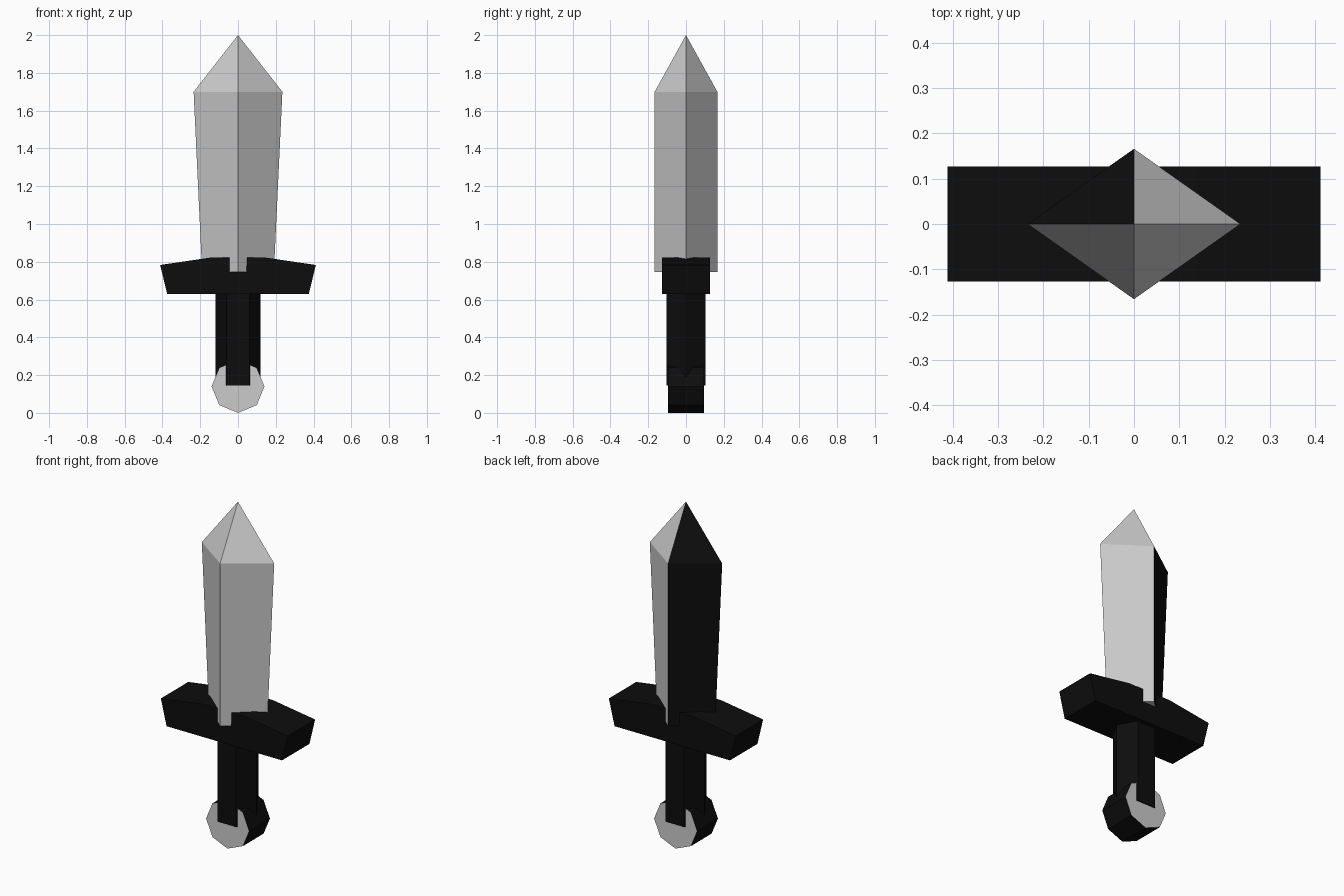
import bpy, bmesh
from math import cos, sin, pi

if "Cube" in bpy.data.objects:
    bpy.data.objects.remove(bpy.data.objects["Cube"])

black = bpy.data.materials.new("black")
black.diffuse_color = (0.004, 0.004, 0.004, 1)
black.use_nodes = True
black.node_tree.nodes["Principled BSDF"].inputs["Base Color"].default_value = black.diffuse_color
grey = bpy.data.materials.new("grey")
grey.diffuse_color = (0.8, 0.8, 0.8, 1)
grey.use_nodes = True
grey.node_tree.nodes["Principled BSDF"].inputs["Base Color"].default_value = grey.diffuse_color


def loft(name, rings, materials, is_black=None):
    """Join rings of points into a closed, flat-shaded solid; a one-point ring is a tip."""
    bm = bmesh.new()
    loops = [[bm.verts.new(p) for p in ring] for ring in rings]
    for a, b in zip(loops, loops[1:]):
        n = len(a)
        for i in range(n):
            j = (i + 1) % n
            bm.faces.new([a[i], a[j], b[0]] if len(b) == 1 else [a[i], a[j], b[j], b[i]])
    for ring in (loops[0], loops[-1]):
        if len(ring) > 2:
            bm.faces.new(ring)
    bmesh.ops.recalc_face_normals(bm, faces=bm.faces)
    bm.normal_update()
    for f in bm.faces:
        if is_black and is_black(f):
            f.material_index = 1
    mesh = bpy.data.meshes.new(name)
    for m in materials:
        mesh.materials.append(m)
    bm.to_mesh(mesh)
    bm.free()
    obj = bpy.data.objects.new(name, mesh)
    bpy.context.collection.objects.link(obj)
    return obj


def circle(radius, sides):
    return [(radius * cos(2 * pi * i / sides), radius * sin(2 * pi * i / sides))
            for i in range(sides)]


def diamond(hx, hy, z):
    return [(hx, 0, z), (0, hy, z), (-hx, 0, z), (0, -hy, z)]


# Blade: diamond section widening to the shoulder, one side dark
loft("blade",
     [diamond(0.19, 0.166, 0.745), diamond(0.235, 0.166, 1.70), [(0, 0, 2.0)]],
     [grey, black], lambda f: f.normal.x < -0.1 and f.normal.y > 0.1)

# Crossguard: mirrored profile extruded front to back
half = [(0.375, 0.63), (0.412, 0.783), (0.14, 0.823)]
profile = half + [(-x, z) for x, z in reversed(half)]
loft("crossguard", [[(x, y, z) for x, z in profile] for y in (-0.127, 0.127)], [black])

# Grip: hexagonal bar
loft("grip", [[(x, y, z) for x, y in circle(0.12, 6)] for z in (0.145, 0.66)], [black])

# Pommel: octagonal disc with light end faces and dark rim
loft("pommel",
     [[(x, y, z + 0.14) for x, z in circle(0.14, 8)] for y in (-0.096, 0.096)],
     [grey, black], lambda f: abs(f.normal.y) < 0.5)
